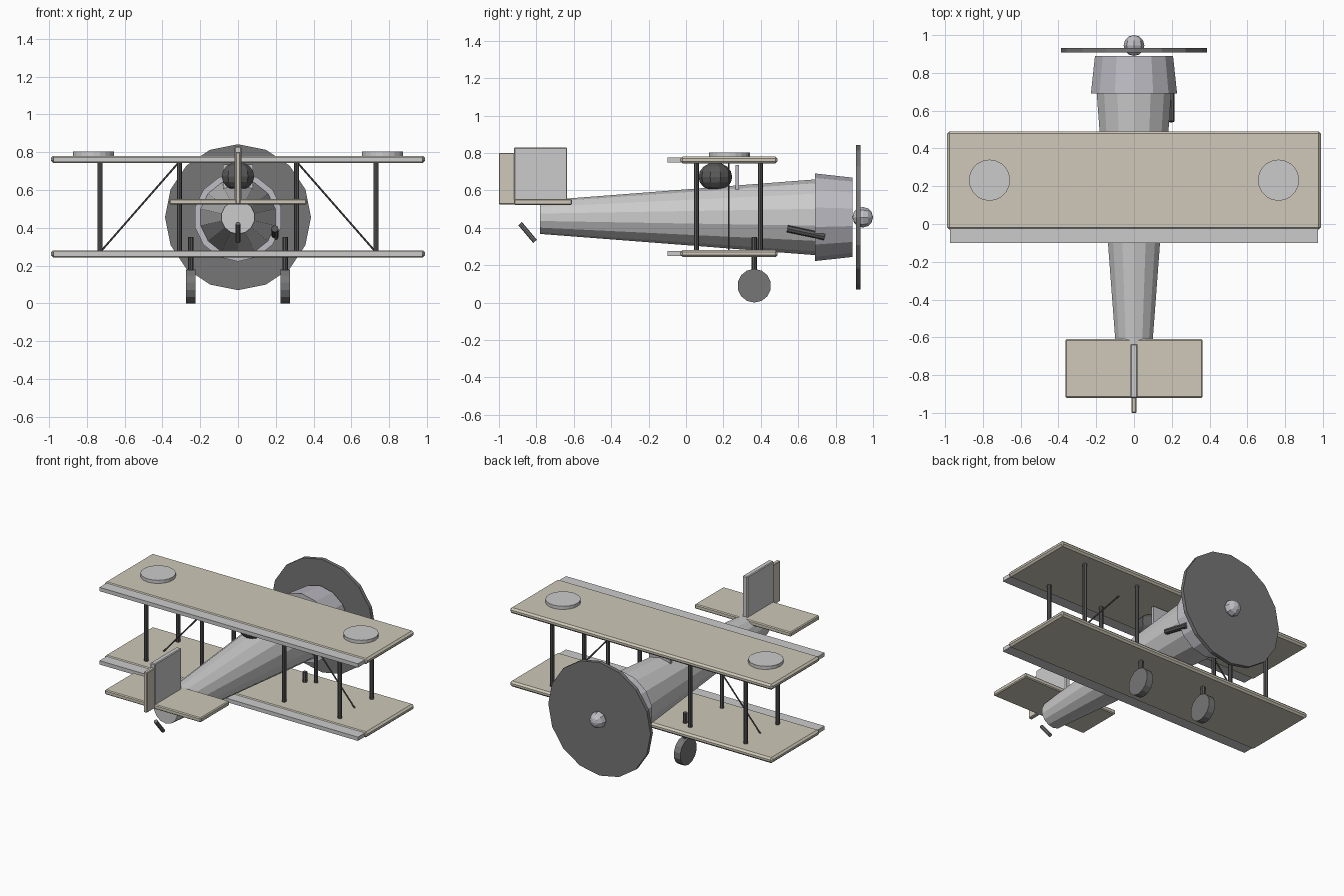
import bpy, math
from mathutils import Vector

if "Cube" in bpy.data.objects:
    bpy.data.objects.remove(bpy.data.objects["Cube"])


def mat(name, rgb):
    m = bpy.data.materials.new(name)
    m.diffuse_color = (*rgb, 1)
    m.use_nodes = True
    m.node_tree.nodes["Principled BSDF"].inputs["Base Color"].default_value = m.diffuse_color
    return m


CLOTH = mat("cloth", (0.62, 0.58, 0.48))
METAL = mat("metal", (0.52, 0.51, 0.56))
DARK = mat("dark", (0.10, 0.10, 0.10))
MID = mat("mid", (0.18, 0.18, 0.18))


def finish(name, material):
    ob = bpy.context.object
    ob.name = name
    if material:
        ob.data.materials.append(material)
    return ob


def box(name, x, y, z, material=None, bevel=0.0):
    """Box from (min, max) ranges on each axis."""
    r = (x, y, z)
    bpy.ops.mesh.primitive_cube_add(size=1, location=[(a + b) / 2 for a, b in r])
    ob = finish(name, material)
    ob.scale = [b - a for a, b in r]
    bpy.ops.object.transform_apply(location=False, rotation=False, scale=True)
    if bevel:
        mod = ob.modifiers.new("edge", 'BEVEL')
        mod.width = bevel
        mod.segments = 1
    return ob


def cone(name, p, q, r1, r2, n, material=None):
    """Tapered cylinder between points p and q."""
    p, q = Vector(p), Vector(q)
    d = q - p
    if abs(d.normalized().y) > 0.999:
        rot = (-math.pi / 2, 0, 0)
    else:
        rot = d.to_track_quat('Z', 'Y').to_euler()
    bpy.ops.mesh.primitive_cone_add(vertices=n, radius1=r1, radius2=r2, depth=d.length,
                                    location=(p + q) / 2, rotation=rot)
    return finish(name, material)


def rod(name, p, q, r, n=8, material=DARK):
    return cone(name, p, q, r, r, n, material)


AXIS = 0.456

# Body, engine cowl, propeller disc and spinner
cone("fuselage", (0, -0.78, AXIS), (0, 0.70, AXIS), 0.089, 0.203, 14)
cone("cowling", (0, 0.69, AXIS), (0, 0.89, AXIS), 0.234, 0.212, 14, METAL)
rod("propeller_disc", (0, 0.908, AXIS), (0, 0.933, AXIS), 0.386, 16, MID)
bpy.ops.mesh.primitive_uv_sphere_add(segments=8, ring_count=6, radius=0.055,
                                     location=(0, 0.945, AXIS), rotation=(-math.pi / 2, 0, 0))
finish("spinner", METAL)

# Pilot head and windscreen
bpy.ops.mesh.primitive_uv_sphere_add(segments=10, ring_count=8, radius=0.09,
                                     location=(0, 0.157, 0.672))
finish("pilot_head", DARK).scale = (1, 1, 0.85)
box("windscreen", (-0.08, 0.08), (0.265, 0.284), (0.60, 0.735), METAL)

# Wings with trailing flaps
for label, z in (("lower", 0.262), ("upper", 0.762)):
    box(label + "_wing", (-0.99, 0.99), (-0.03, 0.49), (z - 0.019, z + 0.019), CLOTH, 0.012)
    box(label + "_flap", (-0.975, 0.975), (-0.10, -0.02), (z - 0.013, z + 0.013))

# Paired parts: roundels, struts, wires, landing gear
for s, side in ((-1, "left"), (1, "right")):
    rod(side + "_roundel", (s * 0.765, 0.232, 0.775), (s * 0.765, 0.232, 0.803), 0.109, 20, None)
    for x in (0.31, 0.73):
        for y in (0.055, 0.398):
            rod(side + "_strut", (s * x, y, 0.27), (s * x, y, 0.75), 0.0135)
    rod(side + "_wire", (s * 0.73, 0.228, 0.27), (s * 0.31, 0.228, 0.75), 0.005, 6)
    rod(side + "_gear_leg", (s * 0.25, 0.365, 0.09), (s * 0.25, 0.365, 0.35), 0.0145)
    rod(side + "_wheel", (s * 0.25 - 0.024, 0.365, 0.09), (s * 0.25 + 0.024, 0.365, 0.09),
        0.09, 14, MID)

# Tail surfaces and skid
box("tailplane", (-0.363, 0.363), (-0.92, -0.61), (0.522, 0.553), CLOTH, 0.006)
box("fin", (-0.018, 0.018), (-0.92, -0.635), (0.54, 0.83), None, 0.005)
box("rudder", (-0.013, 0.013), (-1.0, -0.91), (0.525, 0.80), CLOTH, 0.004)
rod("tail_skid", (0, -0.887, 0.422), (0, -0.807, 0.327), 0.013, 8, MID)

# Exhaust pipe
rod("exhaust", (0.195, 0.542, 0.395), (0.195, 0.742, 0.352), 0.019, 8)
